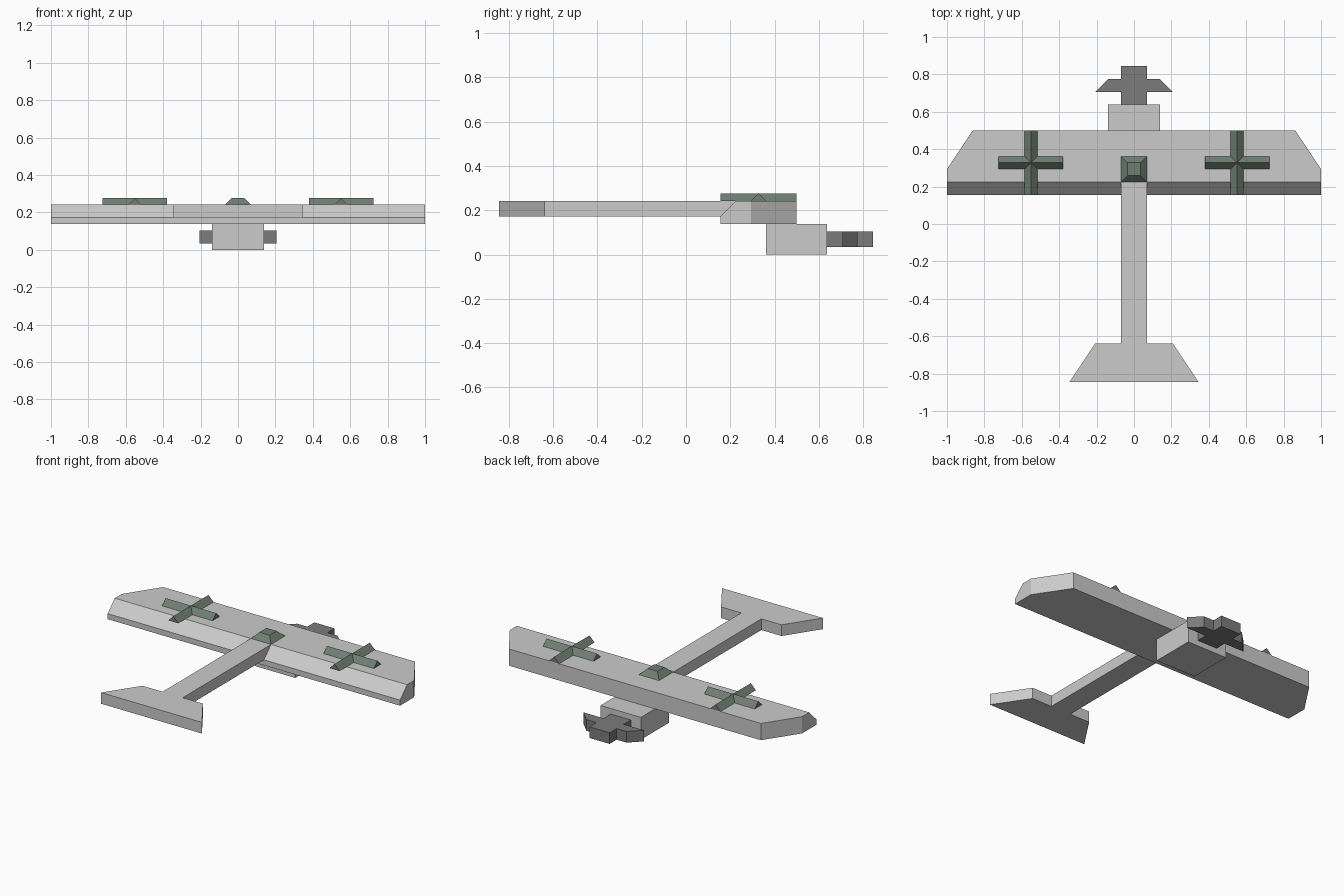
import bpy, bmesh
from mathutils import Vector

if "Cube" in bpy.data.objects:
    bpy.data.objects.remove(bpy.data.objects["Cube"])

U = 2 / 29          # modelling unit: the wing spans 29 of them
Y0 = 12.25          # nose tip, in units


def material(name, rgb):
    m = bpy.data.materials.new(name)
    m.diffuse_color = (*rgb, 1)
    m.use_nodes = True
    m.node_tree.nodes["Principled BSDF"].inputs["Base Color"].default_value = m.diffuse_color
    return m


GREEN = material("dark_green", (0.16, 0.21, 0.17))
DARK = material("dark_grey", (0.2, 0.2, 0.2))


def finish(name, bm, mat=None):
    bmesh.ops.recalc_face_normals(bm, faces=bm.faces)
    bmesh.ops.scale(bm, vec=(U, U, U), verts=bm.verts)
    me = bpy.data.meshes.new(name)
    bm.to_mesh(me)
    bm.free()
    if mat:
        me.materials.append(mat)
    ob = bpy.data.objects.new(name, me)
    bpy.context.collection.objects.link(ob)
    return ob


def prism(points, lo, hi, place):
    """Extrude a 2D profile from lo to hi; place(a, b, t) gives the 3D point."""
    bm = bmesh.new()
    face = bm.faces.new([bm.verts.new(place(a, b, lo)) for a, b in points])
    ext = bmesh.ops.extrude_face_region(bm, geom=[face])
    step = Vector(place(0, 0, hi)) - Vector(place(0, 0, lo))
    bmesh.ops.translate(bm, vec=step, verts=[v for v in ext["geom"] if isinstance(v, bmesh.types.BMVert)])
    return bm


def along_x(a, b, t): return (t, a, b)
def along_y(a, b, t): return (a, t, b)
def along_z(a, b, t): return (a, b, t)


def symmetric(half):
    return half + [(-x, y) for x, y in reversed(half)]


# Wing: bevelled section, tips cut at a slant
back, front = Y0 - 10, Y0 - 5
section = [(back, 2), (front, 2), (front, 3.5), (back + 1, 3.5), (back, 2.5)]
bm = prism(section, -14.5, 14.5, along_x)
for s in (-1, 1):
    cut = bmesh.ops.bisect_plane(bm, geom=bm.verts[:] + bm.edges[:] + bm.faces[:], dist=1e-5,
                                 plane_co=(s * 12.5, front, 0), plane_no=(s * 3, 2, 0), clear_outer=True)
    bmesh.ops.holes_fill(bm, edges=[e for e in bm.edges if e.is_boundary])
finish("wing", bm)

# Tail boom and tailplane in one outline
tail = symmetric([(1, back + 1), (1, Y0 - 21.5), (3, Y0 - 21.5), (5, -Y0)])
finish("tail", prism(tail, 2.5, 3.5, along_z))

# Engine block under the wing
block = symmetric([(2, Y0 - 3), (2, Y0 - 7)])
finish("engine_block", prism(block, 0, 2, along_z))

# Nose piece with small swept fins
nose = symmetric([(1, Y0), (1, Y0 - 1), (2, Y0 - 1), (3, Y0 - 2), (1, Y0 - 2), (1, Y0 - 3)])
finish("nose", prism(nose, 0.5, 1.5, along_z), DARK)

# Ridged crosses on the wing
cy = Y0 - 7.5
for s, side in ((-1, "left"), (1, "right")):
    cx = 8 * s
    ridge = [(-0.5, 3.5), (0.5, 3.5), (0, 4)]
    finish(side + "_cross_long", prism([(cx + a, z) for a, z in ridge], back, front, along_y), GREEN)
    finish(side + "_cross_wide", prism([(cy + a, z) for a, z in ridge], cx - 2.5, cx + 2.5, along_x), GREEN)

# Cockpit canopy: a block tapering to half size
canopy = symmetric([(1, Y0 - 7), (1, Y0 - 9)])
bm = prism(canopy, 3.5, 4, along_z)
for v in bm.verts:
    if v.co.z > 3.75:
        v.co.x *= 0.5
        v.co.y = (v.co.y + Y0 - 8) / 2
finish("canopy", bm, GREEN)
